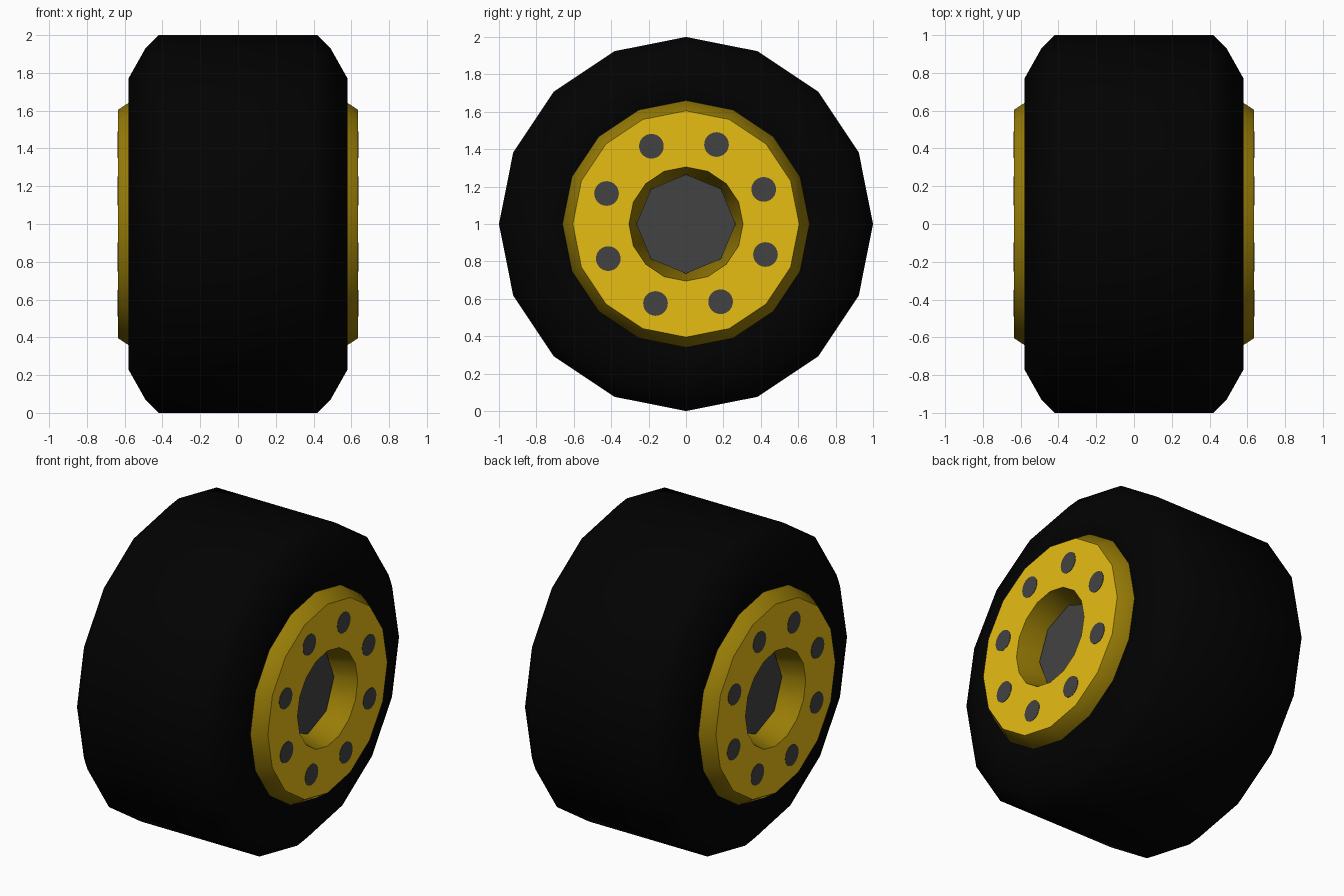
import bpy, math

if "Cube" in bpy.data.objects:
    bpy.data.objects.remove(bpy.data.objects["Cube"])

def material(name, color):
    m = bpy.data.materials.new(name)
    m.diffuse_color = (*color, 1)
    m.use_nodes = True
    m.node_tree.nodes["Principled BSDF"].inputs["Base Color"].default_value = m.diffuse_color
    return m

RUBBER = material("black_rubber", (0.0005, 0.0005, 0.0005))
DARK_YELLOW = material("dark_yellow_bevel", (0.31, 0.20, 0.002))
YELLOW = material("yellow_face", (0.8, 0.51, 0.006))
STEEL = material("dark_grey_metal", (0.055, 0.055, 0.055))

def lathe(name, profile, sides, mat, y=0.0, z=1.0, closed=False, smooth=35):
    """Revolve (x, radius) points round an x-directed axis, capped if open."""
    verts, faces = [], []
    for x, r in profile:
        for i in range(sides):
            a = 2 * math.pi * i / sides
            verts.append((x, y + r * math.sin(a), z + r * math.cos(a)))
    n = len(profile)
    for k in range(n if closed else n - 1):
        p, q = k * sides, (k + 1) % n * sides
        for i in range(sides):
            j = (i + 1) % sides
            faces.append((p + j, p + i, q + i, q + j))
    if not closed:
        faces.append(tuple(range(sides)))
        faces.append(tuple(reversed(range((n - 1) * sides, n * sides))))
    me = bpy.data.meshes.new(name)
    me.from_pydata(verts, [], faces)
    me.materials.append(mat)
    ob = bpy.data.objects.new(name, me)
    bpy.context.collection.objects.link(ob)
    bpy.context.view_layer.objects.active = ob
    ob.select_set(True)
    bpy.ops.object.shade_smooth_by_angle(angle=math.radians(smooth))
    ob.select_set(False)
    return ob

def mirrored(half):
    """Complete a half profile across x = 0."""
    return [(-x, r) for x, r in half] + [(x, r) for x, r in reversed(half)]

# Tyre: chamfered shoulders, side walls dipping in to meet the rim
lathe("tyre", mirrored([(0.54, 0.62), (0.55, 0.66), (0.58, 0.77), (0.49, 0.93), (0.42, 1.0)]),
      16, RUBBER, closed=True, smooth=50)

# Rim with bevelled outer edge and tapered centre opening
rim = lathe("rim", mirrored([(0.35, 0.235), (0.635, 0.305), (0.635, 0.605), (0.55, 0.66)]),
            16, DARK_YELLOW, closed=True)

# Flat side faces of the rim are the brighter yellow
rim.data.materials.append(YELLOW)
for f in rim.data.polygons:
    f.material_index = int(abs(f.normal.x) > 0.9)

# Octagonal axle recessed in the opening
lathe("axle", [(-0.495, 0.265), (0.495, 0.265)], 8, STEEL)

# Ring of bolts running through both rim faces
for k in range(8):
    a = math.radians(24 + 45 * k)
    lathe(f"bolt_{k + 1}", [(-0.637, 0.066), (0.637, 0.066)], 24, STEEL,
          0.455 * math.cos(a), 1 + 0.455 * math.sin(a))
